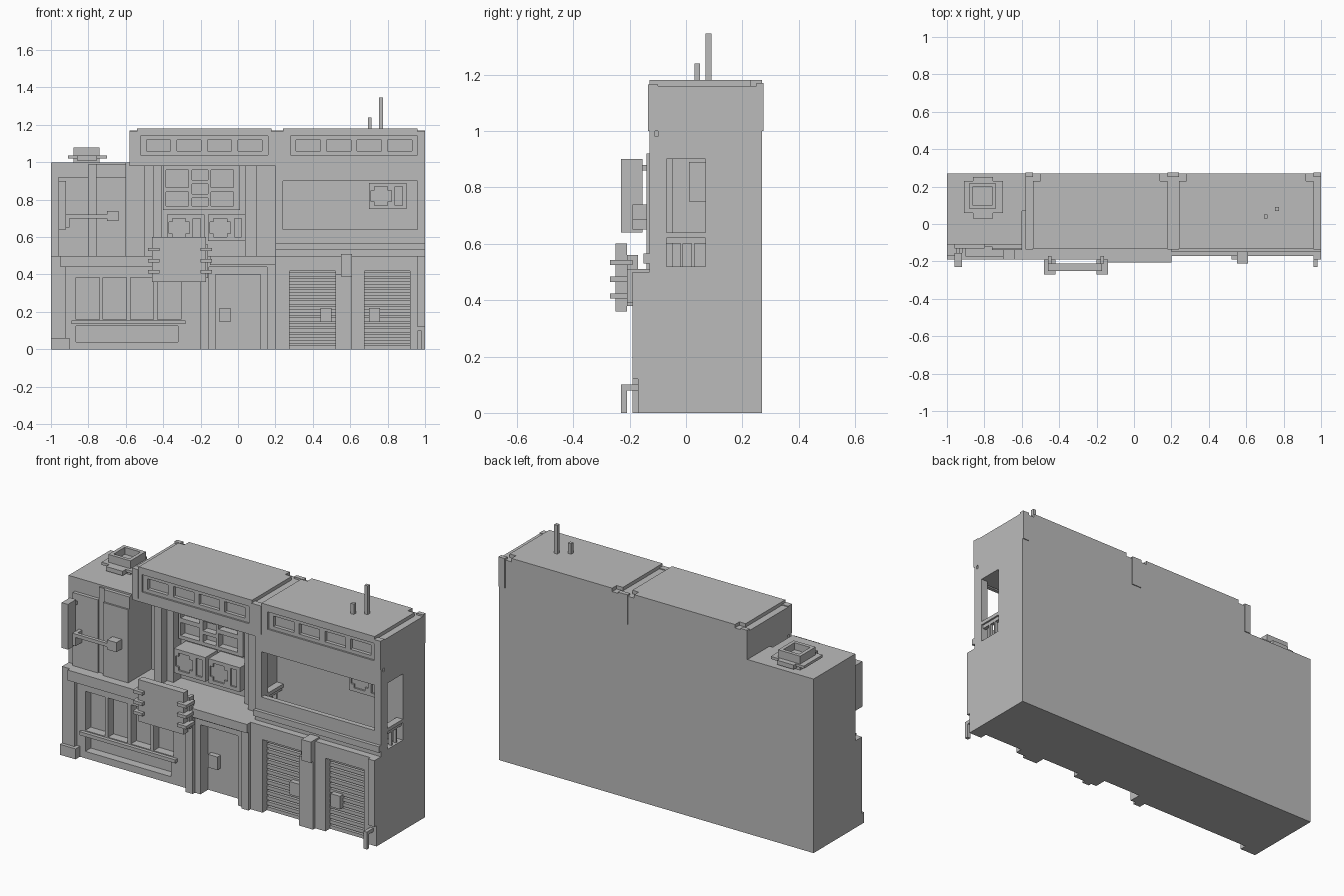
import bpy
import bmesh
from mathutils import Vector

default_cube = bpy.data.objects.get("Cube")
if default_cube:
    bpy.data.objects.remove(default_cube, do_unlink=True)

plaster = bpy.data.materials.new("plain grey plaster")
plaster.use_nodes = True
grey = (.5, .5, .5, 1)
plaster.diffuse_color = grey
plaster.node_tree.nodes["Principled BSDF"].inputs["Base Color"].default_value = grey


def finish(name, mesh_builder):
    bmesh.ops.recalc_face_normals(mesh_builder, faces=mesh_builder.faces)
    mesh = bpy.data.meshes.new(name)
    mesh_builder.to_mesh(mesh)
    mesh_builder.free()
    mesh.materials.append(plaster)
    part = bpy.data.objects.new(name, mesh)
    bpy.context.collection.objects.link(part)
    return part


def box(name, x, y, z):
    """Block spanning the given ranges."""
    builder = bmesh.new()
    bmesh.ops.create_cube(builder, size=1)
    for vert in builder.verts:
        vert.co = Vector([low + (high - low) * (c + .5)
                          for c, (low, high) in zip(vert.co, (x, y, z))])
    return finish(name, builder)


def pierced(name, across, depth, up, openings, sideways=False):
    """Wall slab with rectangular openings; sideways walls run along y."""
    us = sorted(set(across) | {u for hole in openings for u in hole[0]})
    vs = sorted(set(up) | {v for hole in openings for v in hole[1]})
    builder = bmesh.new()
    corners = {}

    def corner(u, v):
        if (u, v) not in corners:
            place = (depth[0], u, v) if sideways else (u, depth[0], v)
            corners[u, v] = builder.verts.new(place)
        return corners[u, v]

    for left, right in zip(us, us[1:]):
        for low, high in zip(vs, vs[1:]):
            u, v = (left + right) / 2, (low + high) / 2
            if any(a[0] < u < a[1] and b[0] < v < b[1] for a, b in openings):
                continue
            builder.faces.new([corner(left, low), corner(right, low),
                               corner(right, high), corner(left, high)])
    extruded = bmesh.ops.extrude_face_region(builder, geom=builder.faces[:])
    thickness = depth[1] - depth[0]
    shift = Vector((thickness, 0, 0)) if sideways else Vector((0, thickness, 0))
    moved = [g for g in extruded["geom"] if isinstance(g, bmesh.types.BMVert)]
    bmesh.ops.translate(builder, verts=moved, vec=shift)
    bmesh.ops.dissolve_limit(builder, angle_limit=.01, verts=builder.verts[:],
                             edges=builder.edges[:])
    return finish(name, builder)


def row(start, step, width, count, up):
    return [((start + i * step, start + i * step + width), up) for i in range(count)]


def air_unit(name, left, bottom, front, back):
    """Wall cooling unit with a stepped round fan and a vent."""
    right, top = left + .2, bottom + .14
    box(name, x=(left, right), y=(front + .01, back), z=(bottom, top))
    fan = [((left + .03, left + .1), (bottom + .02, top - .02)),
           ((left + .01, left + .12), (bottom + .04, top - .04))]
    vent = [((left + .14, left + .18), (bottom + .02, top - .02))]
    pierced(name + "_grille", (left, right), (front, front + .01),
            (bottom, top), fan + vent)


# Main masses
box("ground_core", x=(-1, 1), y=(-.1, .27), z=(0, .5))
box("left_upper_block", x=(-1, -.6), y=(-.11, .27), z=(.5, 1))
box("upper_core", x=(-.6, 1), y=(.07, .27), z=(.5, 1))
box("middle_roof_block", x=(-.58, .2), y=(-.1, .27), z=(.98, 1.16))
box("right_roof_block", x=(.2, 1), y=(-.1, .27), z=(.9, 1.16))

# Roof plates with notched corners, corner posts
for side, left, right in (("middle", -.54, .18), ("right", .24, .96)):
    box(side + "_roof_plate", x=(left, right), y=(-.09, .23), z=(1.16, 1.18))
    box(side + "_roof_plate_long", x=(left + .04, right - .04), y=(-.13, .27), z=(1.16, 1.18))
    box(side + "_fascia_top", x=(left, right), y=(-.13, -.09), z=(1.16, 1.18))
for name, left, right in (("left", -.58, -.54), ("middle", .18, .24), ("right", .96, 1)):
    box(name + "_rear_post", x=(left, right), y=(.25, .275), z=(1, 1.17))
    box(name + "_front_post", x=(left, right), y=(-.135, -.1), z=(1, 1.165))

# Fascias with four panes each
for side, left, right, low in (("middle", -.58, .2, .98), ("right", .2, 1, .9)):
    start = left + .09 if side == "middle" else .31
    panel = ((start - .03, start + .65), (1.04, 1.14))
    pierced(side + "_fascia", (left, right), (-.13, -.11), (low, 1.16), [panel])
    pierced(side + "_fascia_panes", *panel[:1], (-.12, -.1), panel[1],
            row(start, .163, .13, 4, (1.06, 1.12)))

# Left upper cladding, projecting sign and pipe
box("cladding_left", x=(-.96, -.8), y=(-.13, -.11), z=(.5, .92))
box("cladding_strip", x=(-.8, -.76), y=(-.12, -.11), z=(.5, .99))
box("cladding_right", x=(-.76, -.6), y=(-.14, -.11), z=(.5, .92))
box("cladding_cap", x=(-.76, -.6), y=(-.13, -.11), z=(.92, .99))
box("projecting_sign", x=(-.96, -.92), y=(-.23, -.155), z=(.64, .9))
for height in (.68, .86):
    box("sign_arm", x=(-.95, -.93), y=(-.16, -.11), z=(height, height + .02))
box("wall_pipe", x=(-.92, -.7), y=(-.19, -.17), z=(.7, .72))
box("wall_pipe_drop", x=(-.92, -.9), y=(-.19, -.13), z=(.65, .72))
box("wall_pipe_box", x=(-.7, -.64), y=(-.19, -.13), z=(.685, .74))

# Middle recess: jambs, window and cooling units
box("recess_left_jamb", x=(-.5, -.45), y=(-.05, .07), z=(.5, .98))
box("recess_left_step", x=(-.45, -.41), y=(0, .07), z=(.5, .98))
box("recess_right_jamb", x=(.1, .2), y=(-.05, .07), z=(.5, .98))
box("recess_right_step", x=(.04, .1), y=(0, .07), z=(.5, .98))
panes = [((left, left + .12), span) for left in (-.385, -.145)
         for span in ((.865, .96), (.765, .84))]
panes += [((-.245, -.16), span) for span in ((.905, .96), (.83, .885), (.765, .81))]
pierced("balcony_window", (-.4, .01), (.03, .07), (.745, .98), panes)
air_unit("left_air_unit", -.38, .58, -.04, .07)
air_unit("right_air_unit", -.16, .58, -.04, .07)

# Right loggia: pierced end walls, parapet, rails and cooling unit
for name, left, right in (("inner", .2, .24), ("outer", .96, 1)):
    pierced(name + "_loggia_wall", (-.13, .07), (left, right), (.5, .98),
            [((-.07, .069), (.64, .905)), ((-.07, .069), (.52, .62))], sideways=True)
    for rail in (-.02, .02):
        box(name + "_baluster", x=(left + .01, right - .01), y=(rail, rail + .01), z=(.52, .62))
    box(name + "_handrail", x=(left + .01, right - .01), y=(-.07, .07), z=(.6, .62))
box("loggia_parapet", x=(.2, 1), y=(-.13, -.1), z=(.5, .64))
box("loggia_rail", x=(.2, 1), y=(-.15, -.13), z=(.53, .565))
air_unit("loggia_air_unit", .7, .75, .01, .07)

# Shopfront
shop_openings = [((-.92, -.2), (-.1, .44)), ((-.12, .12), (-.1, .4))]
shop_openings = [(across, (0, high)) for across, (low, high) in shop_openings]
pierced("shop_wall", (-1, .2), (-.17, -.1), (0, .5), shop_openings)
pierced("shop_window", (-.92, -.2), (-.15, -.1), (0, .44),
        row(-.866, .145, .125, 4, (.16, .385)) + [((-.866, -.32), (.04, .125))])
box("shop_sill", x=(-.89, -.28), y=(-.17, -.14), z=(.135, .155))
box("shop_cornice", x=(-.95, .2), y=(-.19, -.1), z=(.44, .5))
box("balcony_edge", x=(-.15, .2), y=(-.205, -.1), z=(.45, .5))
box("corner_plinth", x=(-1, -.9), y=(-.19, -.1), z=(0, .06))
for left in (-.2, .155):
    box("door_pilaster", x=(left, left + .045), y=(-.19, -.16), z=(0, .45))
box("door_box", x=(-.1, -.04), y=(-.13, -.1), z=(.145, .22))

# Hanging sign with clamps
box("hanging_sign", x=(-.46, -.17), y=(-.25, -.21), z=(.36, .6))
for left in (-.48, -.2):
    box("sign_post", x=(left + .02, left + .04), y=(-.21, -.17), z=(.38, .56))
    for height in (.405, .465, .525):
        box("sign_clamp", x=(left, left + .06), y=(-.27, -.19), z=(height, height + .018))

# Garage wall, shutters and fittings
garage_doors = [((left, left + .245), (0, .42)) for left in (.275, .675)]
pierced("garage_wall", (.2, 1), (-.17, -.1), (0, .5), garage_doors)
for left in (.275, .675):
    for slat in range(14):
        base = slat * .03
        box("shutter_slat", x=(left, left + .245), y=(-.13, -.1), z=(base, base + .02))
for left in (.44, .7):
    box("shutter_lock", x=(left, left + .06), y=(-.16, -.1), z=(.145, .22))
box("garage_pillar", x=(.52, .61), y=(-.19, -.16), z=(0, .4))
box("meter_box", x=(.55, .61), y=(-.21, -.13), z=(.39, .51))
box("end_pilaster", x=(.96, 1), y=(-.19, -.16), z=(.12, .5))
box("bollard_post", x=(.96, .98), y=(-.23, -.21), z=(0, .1))
box("bollard_arm", x=(.96, .98), y=(-.23, -.16), z=(.08, .1))

# Roof vent and aerials
box("vent_base", x=(-.88, -.74), y=(.08, .22), z=(1, 1.04))
box("vent_collar_wide", x=(-.91, -.7), y=(.06, .23), z=(1.02, 1.035))
box("vent_collar_deep", x=(-.86, -.755), y=(.03, .25), z=(1.01, 1.035))
for left in (-.88, -.76):
    box("vent_rim_side", x=(left, left + .02), y=(.08, .22), z=(1.04, 1.08))
for front in (.08, .2):
    box("vent_rim_end", x=(-.86, -.76), y=(front, front + .02), z=(1.04, 1.08))
box("short_aerial", x=(.695, .715), y=(.03, .05), z=(1.17, 1.24))
box("tall_aerial", x=(.755, .775), y=(.07, .09), z=(1.17, 1.345))
